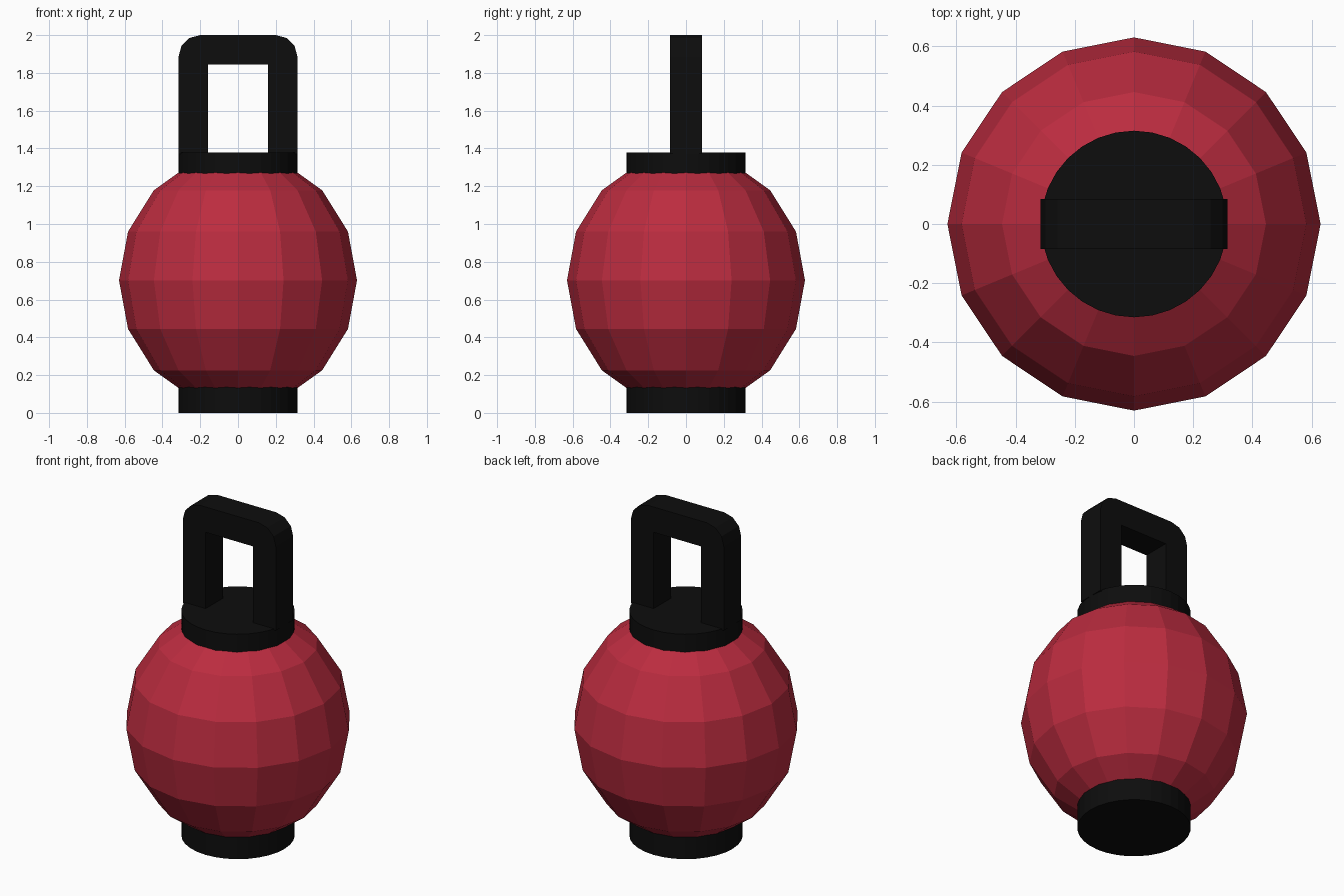
import bpy
import bmesh
from math import sin, cos, radians

if "Cube" in bpy.data.objects:
    bpy.data.objects.remove(bpy.data.objects["Cube"])


def material(name, rgb):
    m = bpy.data.materials.new(name)
    m.diffuse_color = (*rgb, 1)
    m.use_nodes = True
    m.node_tree.nodes["Principled BSDF"].inputs["Base Color"].default_value = m.diffuse_color
    return m


RED = material("red", (0.5, 0.025, 0.05))
BLACK = material("black", (0.004, 0.004, 0.004))
CENTRE_Z = 0.70


def disc(name, z0, z1, radius=0.315):
    bpy.ops.mesh.primitive_cylinder_add(vertices=32, radius=radius, depth=z1 - z0,
                                        location=(0, 0, (z0 + z1) / 2))
    ob = bpy.context.object
    ob.name = name
    ob.data.materials.append(BLACK)


# Faceted body, slightly taller than wide
bpy.ops.mesh.primitive_uv_sphere_add(segments=16, ring_count=8, radius=0.63,
                                     location=(0, 0, CENTRE_Z + 0.002))
body = bpy.context.object
body.name = "body"
body.scale.z = 1.07
body.data.materials.append(RED)

# Foot and top collar
disc("foot", 0, 0.25)
disc("collar", 1.17, 1.378)

# Handle: arch outline with rounded shoulders, extruded in depth
W, IN_W, BOTTOM, IN_TOP, R, HALF_Y = 0.315, 0.16, 1.37, 1.845, 0.115, 0.084
right = [(IN_W, IN_TOP), (IN_W, BOTTOM), (W, BOTTOM)]
right += [(W - R + R * cos(radians(a)), 2 - R + R * sin(radians(a)))
          for a in (0, 30, 60, 90)]
outline = right + [(-x, z) for x, z in reversed(right)]

bm = bmesh.new()
face = bm.faces.new([bm.verts.new((x, -HALF_Y, z)) for x, z in outline])
ext = bmesh.ops.extrude_face_region(bm, geom=[face], use_keep_orig=True)
bmesh.ops.translate(bm, vec=(0, 2 * HALF_Y, 0),
                    verts=[g for g in ext["geom"] if isinstance(g, bmesh.types.BMVert)])
bmesh.ops.recalc_face_normals(bm, faces=bm.faces)
mesh = bpy.data.meshes.new("handle")
bm.to_mesh(mesh)
bm.free()
mesh.materials.append(BLACK)
handle = bpy.data.objects.new("handle", mesh)
bpy.context.collection.objects.link(handle)
